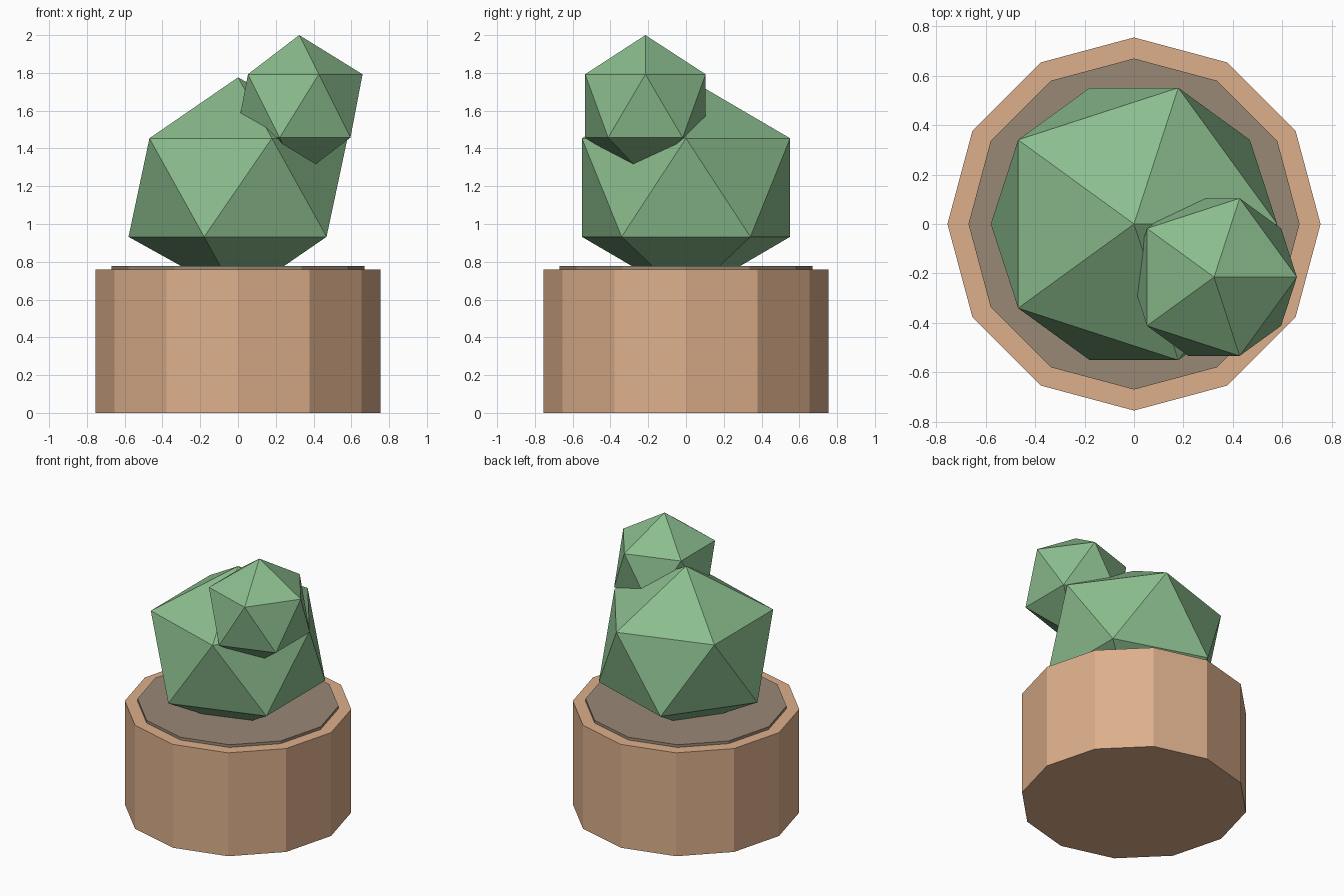
import bpy

cube = bpy.data.objects.get("Cube")
if cube:
    bpy.data.objects.remove(cube, do_unlink=True)


def material(name, rgb):
    mat = bpy.data.materials.new(name)
    mat.use_nodes = True
    colour = (*rgb, 1.0)
    mat.diffuse_color = colour
    for node in mat.node_tree.nodes:
        if node.type == "BSDF_PRINCIPLED":
            node.inputs["Base Color"].default_value = colour
    return mat


def finish(name, mat):
    obj = bpy.context.object
    obj.name = name
    obj.data.name = name
    obj.data.materials.append(mat)
    bpy.ops.object.shade_flat()
    return obj


def drum(name, radius, bottom, top, mat):
    """Twelve-sided upright cylinder between two heights."""
    bpy.ops.mesh.primitive_cylinder_add(
        vertices=12, radius=radius, depth=top - bottom,
        location=(0, 0, (bottom + top) / 2))
    return finish(name, mat)


def lobe(name, radius, squash, centre, mat):
    """Faceted ball, flattened vertically by the squash factor."""
    bpy.ops.mesh.primitive_ico_sphere_add(
        subdivisions=1, radius=radius, location=centre)
    bpy.context.object.scale.z = squash
    bpy.ops.object.transform_apply(location=False, rotation=False, scale=True)
    return finish(name, mat)


clay = material("clay", (0.72, 0.43, 0.26))
earth = material("earth", (0.32, 0.25, 0.18))
green = material("plant green", (0.26, 0.51, 0.27))

# Pot and the soil showing just above its rim
drum("pot", 0.755, 0.0, 0.758, clay)
drum("soil", 0.67, 0.70, 0.778, earth)

# Plant body with a smaller offshoot on its upper front left
lobe("plant_body", 0.648, 0.9, (0, 0, 1.193), green)
lobe("plant_offshoot", 0.375, 1.0, (0.324, -0.215, 1.625), green)
